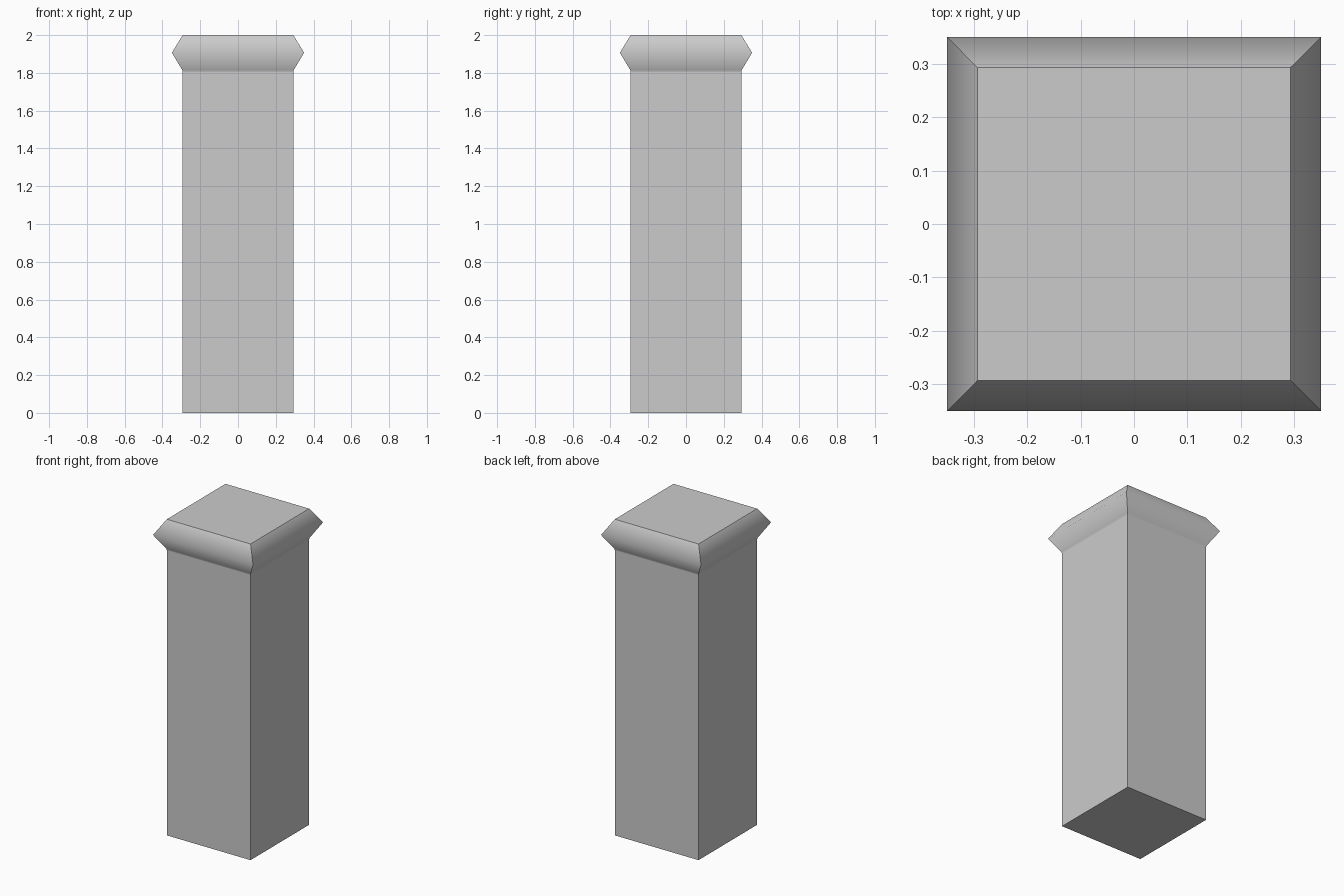
import bpy, bmesh

if "Cube" in bpy.data.objects:
    bpy.data.objects.remove(bpy.data.objects["Cube"])


def square_loft(name, profile, soft_heights=()):
    """Loft square rings given as (half width, z); rings in soft_heights shade smooth."""
    bm = bmesh.new()
    rings = [[bm.verts.new((sx * r, sy * r, z))
              for sx, sy in ((-1, -1), (1, -1), (1, 1), (-1, 1))]
             for r, z in profile]
    for low, high in zip(rings, rings[1:]):
        for i in range(4):
            j = (i + 1) % 4
            bm.faces.new((low[i], low[j], high[j], high[i]))
    bm.faces.new(rings[0][::-1])
    bm.faces.new(rings[-1])
    for f in bm.faces:
        f.smooth = True
    for e in bm.edges:
        za, zb = (v.co.z for v in e.verts)
        e.smooth = abs(za - zb) < 1e-5 and any(abs(za - h) < 1e-4 for h in soft_heights)
    mesh = bpy.data.meshes.new(name)
    bm.to_mesh(mesh)
    bm.free()
    obj = bpy.data.objects.new(name, mesh)
    bpy.context.collection.objects.link(obj)
    return obj


# Plain square shaft
square_loft("post_shaft", [(0.293, 0.0), (0.293, 1.805)])

# Flared cap: short neck, then a ridge that shades softly
square_loft("post_cap",
            [(0.293, 1.805), (0.295, 1.815), (0.35, 1.907), (0.293, 2.0)],
            soft_heights=(1.815, 1.907))
